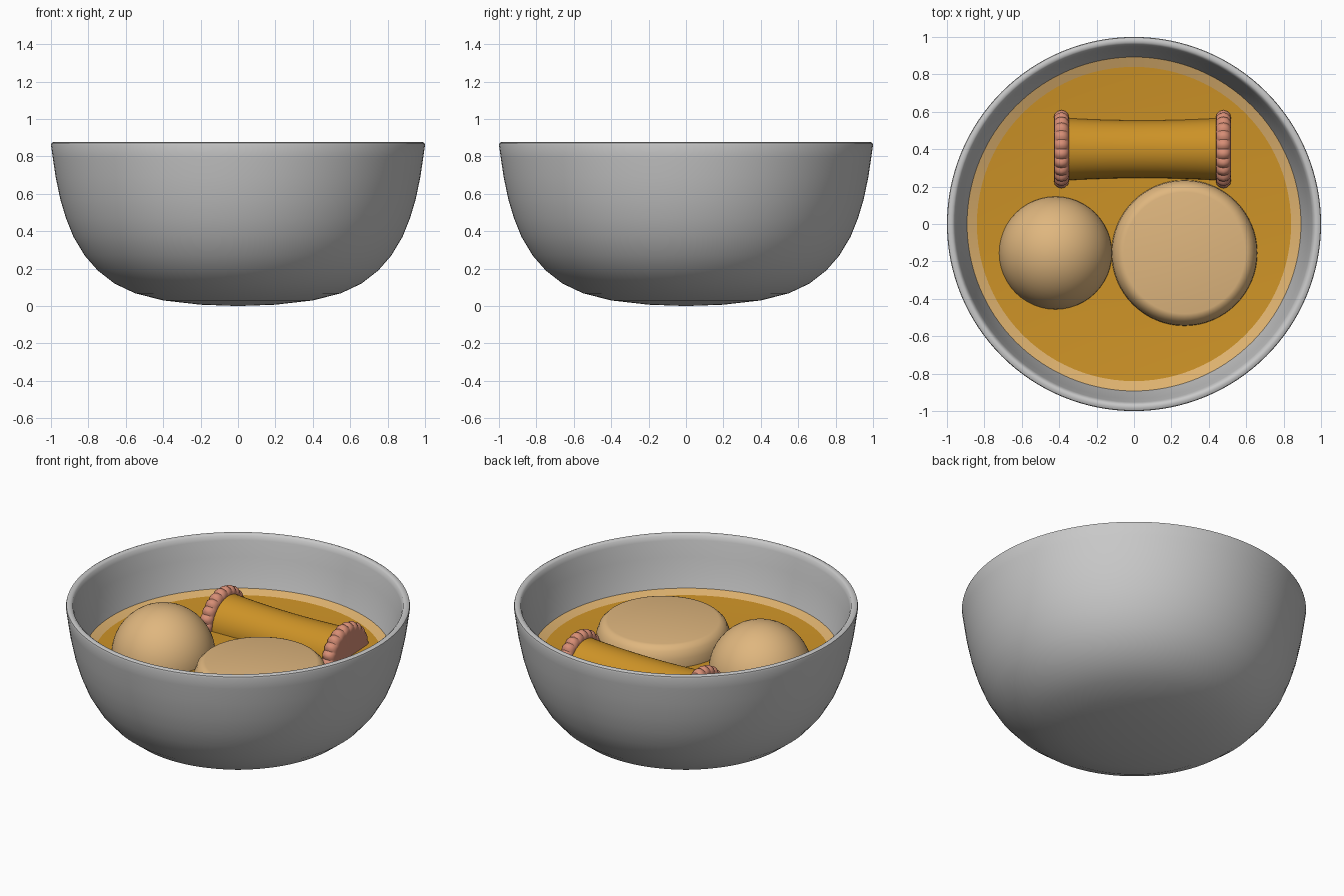
import bpy, bmesh
from math import sin, cos, pi, radians
from mathutils import Matrix

if "Cube" in bpy.data.objects:
    bpy.data.objects.remove(bpy.data.objects["Cube"], do_unlink=True)


def material(name, rgb):
    m = bpy.data.materials.new(name)
    m.use_nodes = True
    m.diffuse_color = (*rgb, 1)
    bsdf = m.node_tree.nodes["Principled BSDF"]
    bsdf.inputs["Base Color"].default_value = (*rgb, 1)
    bsdf.inputs["Roughness"].default_value = 0.6
    return m


grey = material("grey ceramic", (0.58, 0.58, 0.58))
amber = material("amber broth", (0.61, 0.29, 0.02))
cream = material("tan", (0.74, 0.47, 0.21))
foam = material("pale broth edge", (0.74, 0.45, 0.16))
pink = material("pink frill", (0.68, 0.27, 0.18))


def lathe(name, profile, mat, n=96, matrix=Matrix(), beads=0, bump=0.0):
    """Spin (radius, height) points around z; radius 0 becomes a pole.
    Beads scallop the outline."""
    bm = bmesh.new()
    rings = []
    for r, z in profile:
        if r == 0:
            rings.append([bm.verts.new((0, 0, z))] * n)
            continue
        ring = []
        for i in range(n):
            a = 2 * pi * i / n
            rr = r * (1 - bump * (1 - abs(sin(beads * a / 2))))
            ring.append(bm.verts.new((rr * cos(a), rr * sin(a), z)))
        rings.append(ring)
    for lo, hi in zip(rings, rings[1:]):
        for i in range(n):
            j = (i + 1) % n
            corners = list(dict.fromkeys((lo[i], lo[j], hi[j], hi[i])))
            bm.faces.new(corners)
    bmesh.ops.recalc_face_normals(bm, faces=bm.faces)
    if sum(f.normal.z * f.calc_area() for f in bm.faces) < -1e-3:
        bmesh.ops.reverse_faces(bm, faces=bm.faces)
    bm.transform(matrix)
    mesh = bpy.data.meshes.new(name)
    bm.to_mesh(mesh)
    bm.free()
    mesh.materials.append(mat)
    obj = bpy.data.objects.new(name, mesh)
    bpy.context.collection.objects.link(obj)
    bpy.ops.object.select_all(action="DESELECT")
    obj.select_set(True)
    bpy.context.view_layer.objects.active = obj
    bpy.ops.object.shade_smooth_by_angle(angle=radians(40))
    return obj


# Bowl: outer wall, rounded rim, inner wall
outer = [(0, 0), (0.2, 0.007), (0.4, 0.03), (0.55, 0.068), (0.66, 0.12),
         (0.75, 0.19), (0.82, 0.27), (0.88, 0.37), (0.92, 0.47),
         (0.95, 0.57), (0.975, 0.69), (0.99, 0.79), (1.0, 0.86)]
rim = [(0.997, 0.871), (0.985, 0.877), (0.97, 0.876), (0.96, 0.868)]
inner = [(0.952, 0.84), (0.935, 0.74), (0.915, 0.65), (0.89, 0.55),
         (0.85, 0.43), (0.78, 0.3), (0.66, 0.18), (0.45, 0.09), (0, 0.06)]
lathe("bowl", outer + rim + inner, grey, 128)

# Broth: slightly dished surface with a pale edge band
lathe("broth", [(0.84, 0.54), (0.65, 0.525), (0.4, 0.515), (0, 0.51)], amber)
lathe("broth_edge", [(0.9, 0.563), (0.84, 0.54)], foam)

# Round dumpling
ball = [(0.303 * sin(pi * k / 24), -0.303 * cos(pi * k / 24)) for k in range(1, 24)]
lathe("round_dumpling", [(0, -0.303)] + ball + [(0, 0.303)], cream, 48,
      Matrix.Translation((-0.42, -0.155, 0.5)))

# Thick round slice with a softened top edge
slice_half = [(0.39, 0.05), (0.387, 0.1), (0.37, 0.145), (0.345, 0.17), (0.325, 0.175), (0, 0.175)]
slice_profile = [(r, -z) for r, z in reversed(slice_half)] + slice_half
lathe("thick_slice", slice_profile, cream, 64, Matrix.Translation((0.27, -0.155, 0.465)))

# Roll lying along x, narrow in the middle, with a scalloped frill at each end
lying = Matrix.Translation((0.045, 0.4, 0.515)) @ Matrix.Rotation(pi / 2, 4, "Y")
body = [(0.154 + 0.014 * (k / 6) ** 2, 0.43 * k / 6) for k in range(-6, 7)]
lathe("roll_body", [(0, -0.43)] + body + [(0, 0.43)], amber, 48, lying)
frill = [(0, -0.038), (0.17, -0.04), (0.19, -0.036), (0.205, -0.02), (0.211, 0),
         (0.205, 0.02), (0.19, 0.036), (0.17, 0.04), (0, 0.038)]
for side, offset in (("left", 0.433), ("right", -0.433)):
    lathe(side + "_roll_frill", frill, pink, 192, lying @ Matrix.Translation((0, 0, offset)),
          beads=24, bump=0.05)
